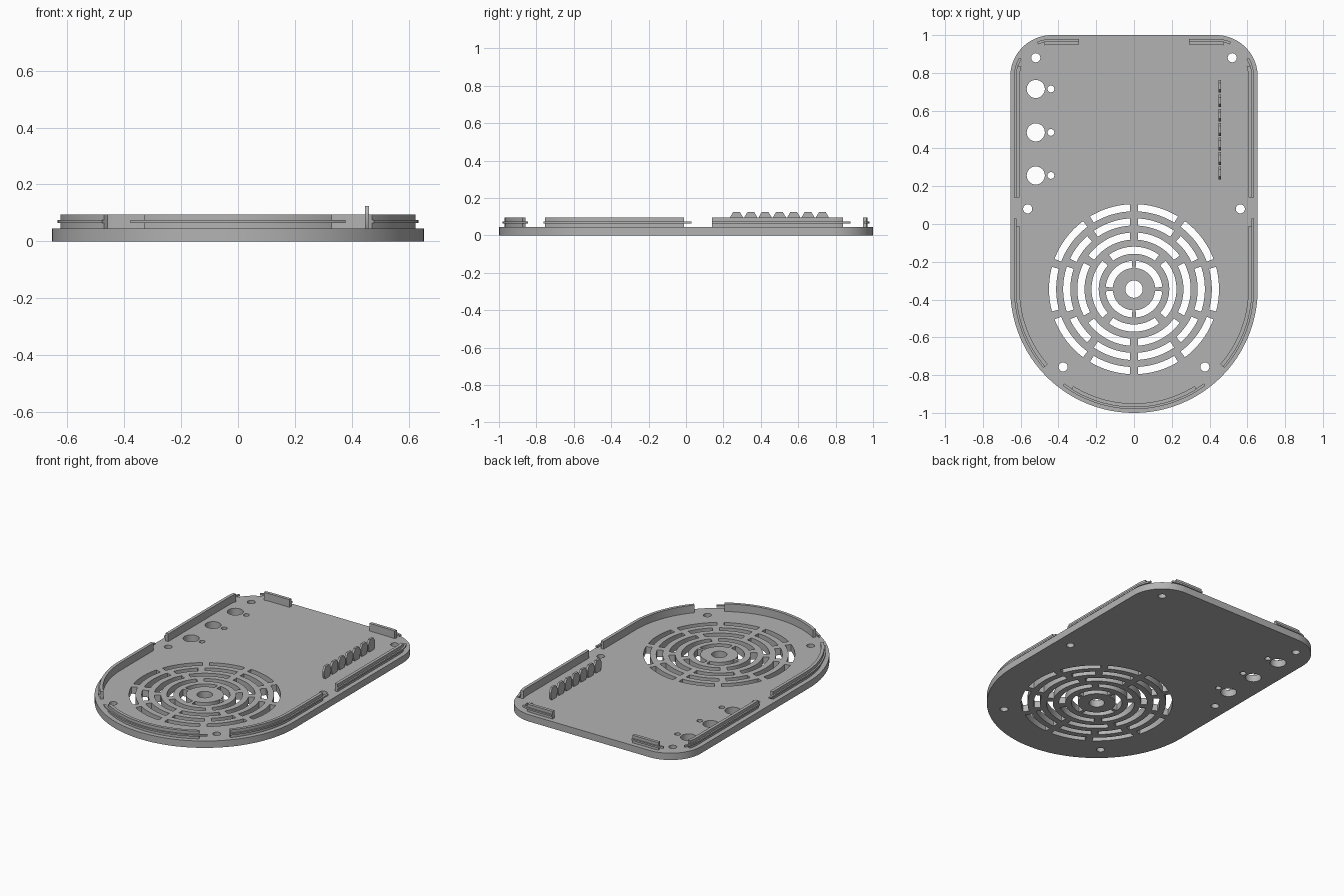
import bpy, bmesh, math

if "Cube" in bpy.data.objects:
    bpy.data.objects.remove(bpy.data.objects["Cube"])

R, CY = 0.655, -0.345      # round front end
CR = 0.22                  # back corner radius
T = 0.045                  # plate thickness

grey = bpy.data.materials.new("grey plastic")
grey.diffuse_color = (0.45, 0.45, 0.45, 1)
grey.use_nodes = True
grey.node_tree.nodes["Principled BSDF"].inputs["Base Color"].default_value = grey.diffuse_color


def arc(cx, cy, r, a0, a1, n=24):
    """Points on an arc with outward normals: (x, y, nx, ny)."""
    out = []
    for i in range(n + 1):
        a = math.radians(a0 + (a1 - a0) * i / n)
        c, s = math.cos(a), math.sin(a)
        out.append((cx + r * c, cy + r * s, c, s))
    return out


def xy(path):
    return [(p[0], p[1]) for p in path]


def circle(x, y, r):
    return xy(arc(x, y, r, 0, 360, 32))[:-1]


def slot(r0, r1, a0, a1):
    return xy(arc(0, CY, r1, a0, a1, 16)) + xy(arc(0, CY, r0, a1, a0, 16))


def smooth(ob):
    ob.data.materials.clear()
    ob.data.materials.append(grey)
    bpy.ops.object.select_all(action='DESELECT')
    ob.select_set(True)
    bpy.context.view_layer.objects.active = ob
    bpy.ops.object.shade_smooth_by_angle(angle=math.radians(30))


def mesh_object(name, bm):
    bmesh.ops.recalc_face_normals(bm, faces=bm.faces)
    me = bpy.data.meshes.new(name)
    bm.to_mesh(me)
    bm.free()
    ob = bpy.data.objects.new(name, me)
    bpy.context.collection.objects.link(ob)
    smooth(ob)
    return ob


def strip(name, path, d0, d1, z0, z1, side):
    """Rail following a path, between two insets and two heights."""
    bm = bmesh.new()
    rings = []
    for x, y, nx, ny in path:
        rings.append([bm.verts.new((side * (x - nx * d), y - ny * d, z))
                      for d, z in ((d0, z0), (d1, z0), (d1, z1), (d0, z1))])
    for a, b in zip(rings, rings[1:]):
        for i in range(4):
            j = (i + 1) % 4
            bm.faces.new((a[i], a[j], b[j], b[i]))
    bm.faces.new(rings[0])
    bm.faces.new(rings[-1])
    mesh_object(name, bm)


# Base plate outline and round holes
loops = [xy(arc(0, CY, R, 180, 360, 64)
            + arc(R - CR, 1 - CR, CR, 0, 90)
            + arc(CR - R, 1 - CR, CR, 90, 180))]
for s in (-1, 1):
    for x, y in ((0.52, 0.88), (0.563, 0.08), (0.375, -0.757)):
        loops.append(circle(s * x, y, 0.024))
for y in (0.715, 0.485, 0.257):
    loops.append(circle(-0.52, y, 0.048))
    loops.append(circle(-0.44, y, 0.018))
loops.append(circle(0, CY, 0.046))

# Speaker grille: ring outer radius and the directions of its ribs
GAP = 0.042
rings = [(0.45, (18, 56, 90)), (0.375, (22, 52, 90)), (0.30, (32, 90)),
         (0.225, (48,)), (0.15, (0, 90))]
for r, ribs in rings:
    angles = sorted({a % 360 for b in ribs for a in (b, 180 - b, 180 + b, -b)})
    gap = GAP if r > 0.2 else 0.02
    half = math.degrees(gap / 2 / (r - 0.02))
    for a, b in zip(angles, angles[1:] + [angles[0] + 360]):
        loops.append(slot(r - 0.038, r, a + half, b - half))

# Filled flat curve turned into the solid plate
cu = bpy.data.curves.new("base_plate", 'CURVE')
cu.dimensions = '2D'
cu.fill_mode = 'BOTH'
cu.extrude = T / 2
for pts in loops:
    sp = cu.splines.new('POLY')
    sp.points.add(len(pts) - 1)
    for p, (x, y) in zip(sp.points, pts):
        p.co = (x, y, 0, 1)
    sp.use_cyclic_u = True
plate = bpy.data.objects.new("base_plate", cu)
bpy.context.collection.objects.link(plate)
plate.select_set(True)
bpy.context.view_layer.objects.active = plate
bpy.ops.object.convert(target='MESH')
plate = bpy.context.view_layer.objects.active
bm = bmesh.new()
bm.from_mesh(plate.data)
bmesh.ops.remove_doubles(bm, verts=bm.verts, dist=1e-5)
bmesh.ops.translate(bm, verts=bm.verts, vec=(0, 0, T / 2))
bmesh.ops.recalc_face_normals(bm, faces=bm.faces)
bm.to_mesh(plate.data)
bm.free()
smooth(plate)


# Rim walls with a snap ridge on the outer face
def rim(name, wall, ridge, side=1):
    strip(name + "_wall", wall, 0.03, 0.05, T - 0.002, 0.095, side)
    strip(name + "_ridge", ridge, 0.02, 0.034, 0.064, 0.075, side)


for s, tag in ((-1, "left"), (1, "right")):
    corner = (R - CR, 1 - CR, CR)
    rim(tag + "_back_side",
        [(R, 0.14, 1, 0)] + arc(*corner, 0, 18, 8),
        [(R, 0.14, 1, 0)] + arc(*corner, 0, 30, 8), s)
    rim(tag + "_front_side",
        [(R, -0.01, 1, 0)] + arc(0, CY, R, 0, -41),
        [(R, 0.03, 1, 0)] + arc(0, CY, R, 0, -41), s)
    rim(tag + "_back",
        [(0.29, 1, 0, 1)] + arc(*corner, 90, 77, 6),
        [(0.29, 1, 0, 1)] + arc(*corner, 90, 67, 6), s)
rim("front", arc(0, CY, R, 238, 302, 32), arc(0, CY, R, 233.5, 306.5, 32))

# Row of cable comb teeth
profile = [(-0.022, T - 0.002), (0.022, T - 0.002), (0.034, 0.07), (0.034, 0.098),
           (0.018, 0.125), (-0.018, 0.125), (-0.034, 0.098), (-0.034, 0.07)]
bm = bmesh.new()
for i in range(7):
    y0 = 0.27 + i * 0.0765
    face = bm.faces.new([bm.verts.new((0.447, y0 + y, z)) for y, z in profile])
    ext = bmesh.ops.extrude_face_region(bm, geom=[face], use_keep_orig=True)
    new = [v for v in ext["geom"] if isinstance(v, bmesh.types.BMVert)]
    bmesh.ops.translate(bm, verts=new, vec=(0.014, 0, 0))
mesh_object("comb_teeth", bm)
